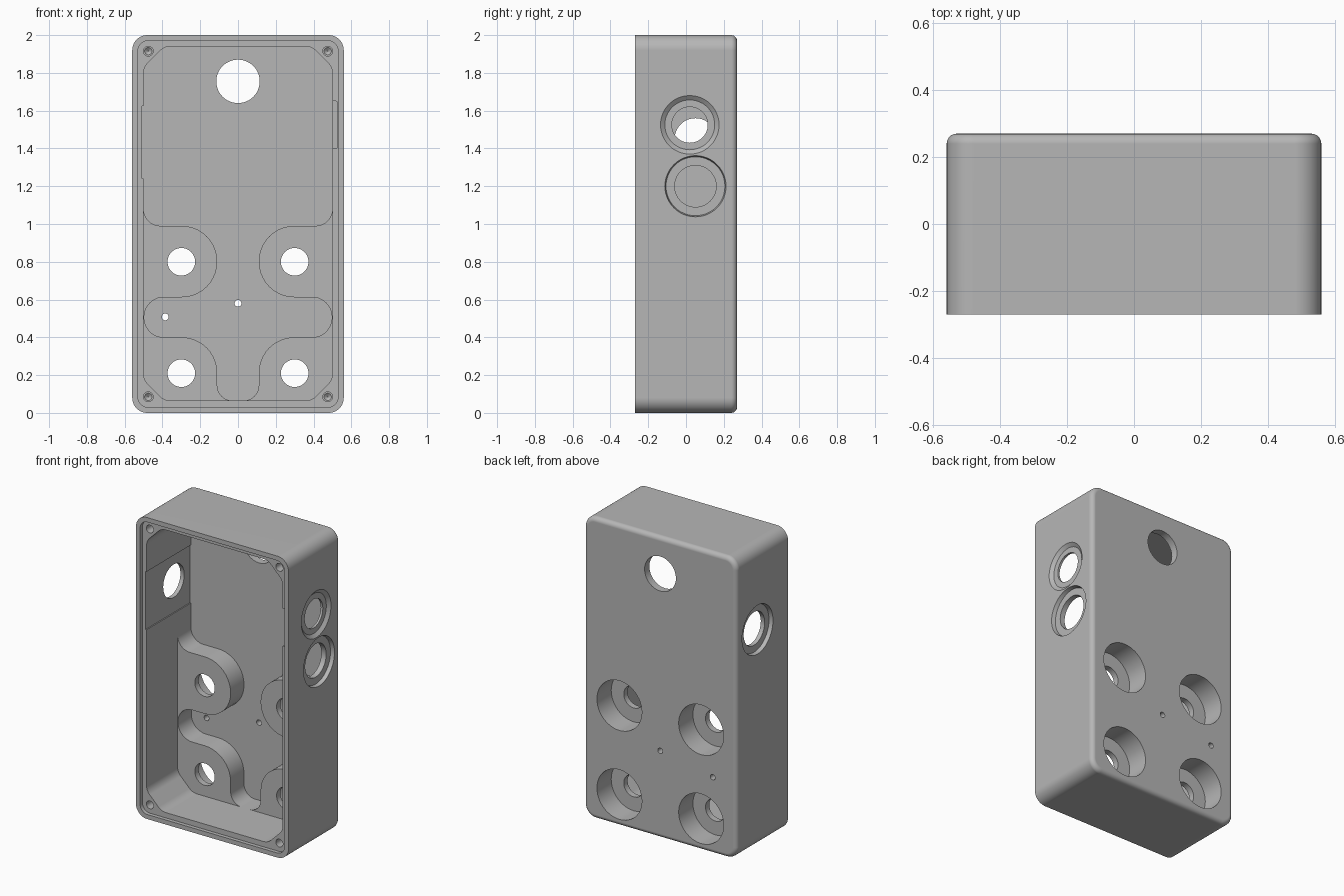
import bpy, bmesh, math
from mathutils import Vector, Matrix

cube = bpy.data.objects.get("Cube")
if cube:
    bpy.data.objects.remove(cube, do_unlink=True)

W, D, H = 0.56, 0.27, 2.0      # half width, half depth, height

grey = bpy.data.materials.new("cast grey")
grey.use_nodes = True
GREY = (0.47, 0.47, 0.47, 1)
grey.diffuse_color = GREY
grey.node_tree.nodes["Principled BSDF"].inputs["Base Color"].default_value = GREY


def make(name, bm):
    bmesh.ops.recalc_face_normals(bm, faces=bm.faces)
    mesh = bpy.data.meshes.new(name)
    bm.to_mesh(mesh)
    bm.free()
    mesh.materials.append(grey)
    obj = bpy.data.objects.new(name, mesh)
    bpy.context.collection.objects.link(obj)
    return obj


def rounded(corners, steps=10):
    """Turn (x, z, radius) corners into an outline with arcs."""
    out = []
    n = len(corners)
    for i, (x, z, r) in enumerate(corners):
        p = Vector((x, z))
        if r == 0:
            out.append(p)
            continue
        a = (Vector(corners[i - 1][:2]) - p).normalized()
        b = (Vector(corners[(i + 1) % n][:2]) - p).normalized()
        half = a.angle(b) / 2
        centre = p + (a + b).normalized() * (r / math.sin(half))
        start = p + a * (r / math.tan(half)) - centre
        end = p + b * (r / math.tan(half)) - centre
        turn = math.atan2(start.x * end.y - start.y * end.x, start.dot(end))
        for k in range(steps + 1):
            out.append(centre + Matrix.Rotation(turn * k / steps, 2) @ start)
    return out


def prism(name, outline, y0, y1, mirror=1):
    bm = bmesh.new()
    face = bm.faces.new([bm.verts.new((mirror * p.x, y0, p.y)) for p in outline])
    ext = bmesh.ops.extrude_face_region(bm, geom=[face])
    moved = [v for v in ext["geom"] if isinstance(v, bmesh.types.BMVert)]
    bmesh.ops.translate(bm, verts=moved, vec=(0, y1 - y0, 0))
    return make(name, bm)


def box_outline(x0, x1, z0, z1, r=0):
    return rounded([(x0, z0, r), (x1, z0, r), (x1, z1, r), (x0, z1, r)])


def drill(name, axis, a, z, t0, t1, r0, r1=None, seg=48):
    """Round cutter along x or y from t0 (radius r0) to t1 (radius r1)."""
    bm = bmesh.new()
    bmesh.ops.create_cone(bm, cap_ends=True, segments=seg, radius1=r0,
                          radius2=r0 if r1 is None else r1, depth=t1 - t0)
    mid = (t0 + t1) / 2
    if axis == "x":
        rot, loc = Matrix.Rotation(math.pi / 2, 4, "Y"), (mid, a, z)
    else:
        rot, loc = Matrix.Rotation(-math.pi / 2, 4, "X"), (a, mid, z)
    bm.transform(Matrix.Translation(loc) @ rot)
    return make(name, bm)


def combine(tool, operation="DIFFERENCE"):
    mod = body.modifiers.new("cut", "BOOLEAN")
    mod.operation, mod.solver, mod.object = operation, "EXACT", tool
    bpy.context.view_layer.objects.active = body
    bpy.ops.object.modifier_apply(modifier=mod.name)
    bpy.data.objects.remove(tool, do_unlink=True)


# Outer shell with rounded corners and a softened back edge
body = prism("enclosure", box_outline(-W, W, 0, H, 0.08), -D, D)
bm = bmesh.new()
bm.from_mesh(body.data)
back = [e for e in bm.edges if all(v.co.y > D - 0.001 for v in e.verts)]
bmesh.ops.bevel(bm, geom=back, offset=0.03, segments=5, profile=0.5, affect="EDGES")
bm.to_mesh(body.data)
bm.free()

# Lid recess and main cavity with cut corners for the screw posts
combine(prism("lid_recess", box_outline(-0.53, 0.53, 0.03, 1.97, 0.055), -0.4, -0.245))
x, b, t, c, r = 0.5, 0.065, 1.94, 0.11, 0.08
cavity = [(-x + c, b, r), (x - c, b, r), (x, b + c, r), (x, t - c, r),
          (x - c, t, r), (-x + c, t, r), (-x, t - c, r), (-x, b + c, r)]
combine(prism("cavity", rounded(cavity), -0.35, 0.22))

# Raised mounting bosses on the inner back wall, mirrored
boss = [(0.53, 1.09, 0), (0.5, 1.09, 0), (0.5, 0.99, 0.09), (0.11, 0.99, 0.188),
        (0.11, 0.612, 0.188), (0.497, 0.612, 0.104), (0.497, 0.4, 0.104),
        (0.11, 0.4, 0.188), (0.11, 0.065, 0.08), (0.02, 0.065, 0), (0.02, 0.03, 0),
        (0.53, 0.03, 0)]
for side in (-1, 1):
    combine(prism("boss", rounded(boss), 0.08, 0.245, side), "UNION")

# Wall reliefs behind the side holes
combine(prism("left_relief", box_outline(0.45, 0.527, 1.4, 1.65, 0.01), -0.25, 0.16))
combine(prism("right_relief", box_outline(-0.507, -0.45, 1.24, 1.625), -0.3, 0.219))

# Counterbored mounting holes from the back
for hx in (-0.3, 0.3):
    for hz in (0.21, 0.8):
        combine(drill("counterbore", "y", hx, hz, 0.12, 0.4, 0.165))
        combine(drill("mount_hole", "y", hx, hz, 0, 0.2, 0.073))

# Large window and two pin holes in the back
combine(drill("window_hole", "y", 0, 1.755, 0.1, 0.4, 0.115))
for hx, hz in ((0, 0.58), (-0.385, 0.508)):
    combine(drill("pin_hole", "y", hx, hz, 0.1, 0.4, 0.018, seg=24))

# Lid screw holes with pointed ends
for hx in (-0.475, 0.475):
    for hz in (0.085, 1.915):
        combine(drill("screw_hole", "y", hx, hz, -0.4, 0.0, 0.026, seg=24))
        combine(drill("screw_tip", "y", hx, hz, -0.005, 0.015, 0.0255, 0.001, seg=24))

# Side holes: two on the left wall, one on the right wall
combine(drill("upper_seat", "x", 0.02, 1.525, W - 0.018, W + 0.018, 0.132, 0.178))
combine(drill("upper_hole", "x", 0.02, 1.525, 0.4, 0.7, 0.095))
combine(drill("lower_seat", "x", 0.05, 1.2, W - 0.025, W + 0.025, 0.156, 0.168))
combine(drill("lower_hole", "x", 0.05, 1.2, 0.4, 0.7, 0.11))
combine(drill("right_seat", "x", 0.05, 1.45, -W - 0.025, -W + 0.025, 0.168, 0.156))
combine(drill("right_hole", "x", 0.05, 1.45, -0.7, -0.4, 0.11))

# Smooth curved walls, crisp edges
bpy.ops.object.select_all(action="DESELECT")
body.select_set(True)
bpy.context.view_layer.objects.active = body
bpy.ops.object.shade_smooth_by_angle(angle=math.radians(30))
weighted = body.modifiers.new("even_shading", "WEIGHTED_NORMAL")
weighted.keep_sharp = True
